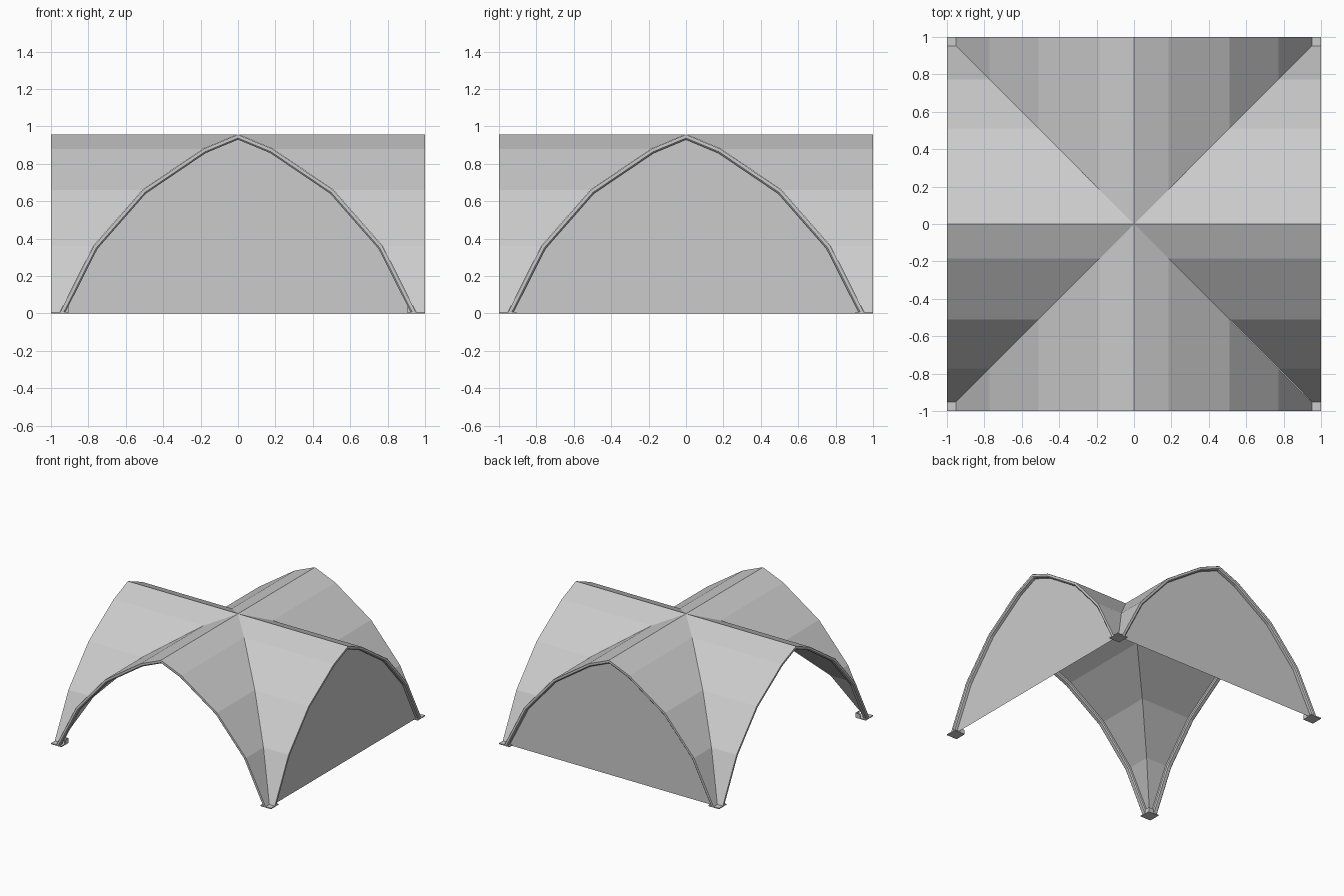
import bpy, bmesh, math
from mathutils import Matrix, Vector

cube = bpy.data.objects.get("Cube")
if cube:
    bpy.data.objects.remove(cube, do_unlink=True)

fabric = bpy.data.materials.new("light_grey")
fabric.use_nodes = True
GREY = (0.6, 0.6, 0.6, 1)
fabric.diffuse_color = GREY
fabric.node_tree.nodes["Principled BSDF"].inputs["Base Color"].default_value = GREY

# Half arch from ridge to ground, then the full arch from left to right
HALF = [(0, 0.957), (0.185, 0.88), (0.51, 0.66), (0.773, 0.36), (0.955, 0)]
ARCH = [(-u, z) for u, z in reversed(HALF[1:])] + HALF


def finish(name, bm, closed=False):
    """Turn a bmesh into a named object."""
    if closed:
        bmesh.ops.recalc_face_normals(bm, faces=bm.faces)
    mesh = bpy.data.meshes.new(name)
    bm.to_mesh(mesh)
    bm.free()
    mesh.materials.append(fabric)
    obj = bpy.data.objects.new(name, mesh)
    bpy.context.collection.objects.link(obj)
    return obj


def turn(bm, quarter):
    """Rotate a part built for the back side onto another side."""
    bmesh.ops.transform(bm, matrix=Matrix.Rotation(quarter * math.pi / 2, 4, 'Z'),
                        verts=bm.verts)


def add_box(bm, low, high):
    low, high = Vector(low), Vector(high)
    size = high - low
    matrix = Matrix.Translation((low + high) / 2) @ Matrix.Diagonal((*size, 1))
    bmesh.ops.create_cube(bm, size=1, matrix=matrix)


def offset_arch(distance):
    """Arch moved inwards, with mitred joints and level feet."""
    points = [Vector(p) for p in ARCH]
    result = []
    for i, p in enumerate(points):
        before = points[max(i - 1, 0)]
        after = points[min(i + 1, len(points) - 1)]
        if before is p or after is p:
            step = (after - before).normalized()
            side = 1 if p.x < 0 else -1
            result.append(p + Vector((side * distance / abs(step.y), 0)))
        else:
            a, b = (p - before).normalized(), (after - p).normalized()
            inward = (Vector((a.y, -a.x)) + Vector((b.y, -b.x))).normalized()
            result.append(p + inward * distance / inward.dot(Vector((a.y, -a.x))))
    return result


def canopy(name, quarter):
    """One triangular quarter of the crossed vault."""
    bm = bmesh.new()
    inner = [bm.verts.new((u, abs(u), z)) for u, z in ARCH]
    outer = [bm.verts.new((u, 1, z)) for u, z in ARCH]
    for i in range(len(ARCH) - 1):
        face = bm.faces.new((inner[i], inner[i + 1], outer[i + 1], outer[i]))
        face.smooth = face.calc_center_median().z < 0.5
    turn(bm, quarter)
    finish(name, bm)


def frame(name, quarter):
    """Chamfered rail under the open edge of the canopy."""
    section = [(1, 0.001), (1, 0.018), (0.992, 0.026),
               (0.966, 0.026), (0.958, 0.018), (0.958, 0.001)]
    bm = bmesh.new()
    rails = [[bm.verts.new((p.x, depth, p.y)) for p in offset_arch(inset)]
             for depth, inset in section]
    for j, rail in enumerate(rails):
        nxt = rails[(j + 1) % len(rails)]
        for i in range(len(rail) - 1):
            bm.faces.new((rail[i], rail[i + 1], nxt[i + 1], nxt[i]))
    for end in (0, -1):
        bm.faces.new([rail[end] for rail in rails])
    turn(bm, quarter)
    finish(name, bm, True)


def wall(name, quarter):
    """Flat panel closing an arch."""
    bm = bmesh.new()
    bm.faces.new([bm.verts.new((p.x, 0.968, p.y)) for p in offset_arch(0.01)])
    turn(bm, quarter)
    finish(name, bm)


def seams(name, quarter):
    """Thin raised seams close to the feet."""
    slope = HALF[3][1] / (HALF[4][0] - HALF[3][0])
    bm = bmesh.new()
    for side in (-1, 1):
        ends = [(u, (HALF[4][0] - u) * slope + 0.002) for u in (0.815, 0.948)]
        quad = [bm.verts.new((side * u, y, z)) for (u, z), y in
                ((ends[0], 0.948), (ends[1], 0.948), (ends[1], 0.953), (ends[0], 0.953))]
        bm.faces.new(quad if side > 0 else quad[::-1])
    turn(bm, quarter)
    finish(name, bm)


def foot(name, quarter):
    """Square ground plate with two upright lips on its inner edges."""
    bm = bmesh.new()
    add_box(bm, (0.905, 0.905, 0), (1, 1, 0.008))
    add_box(bm, (0.905, 0.905, 0.008), (0.91, 0.95, 0.038))
    add_box(bm, (0.905, 0.905, 0.008), (0.95, 0.91, 0.038))
    turn(bm, quarter)
    finish(name, bm, True)


for quarter, side in enumerate(("back", "right_hand", "front", "left_hand")):
    canopy(side + "_canopy", quarter)
    frame(side + "_arch_frame", quarter)
    seams(side + "_seams", quarter)
    foot(side + "_corner_foot", quarter)

wall("back_wall", 0)
wall("left_wall", 3)
